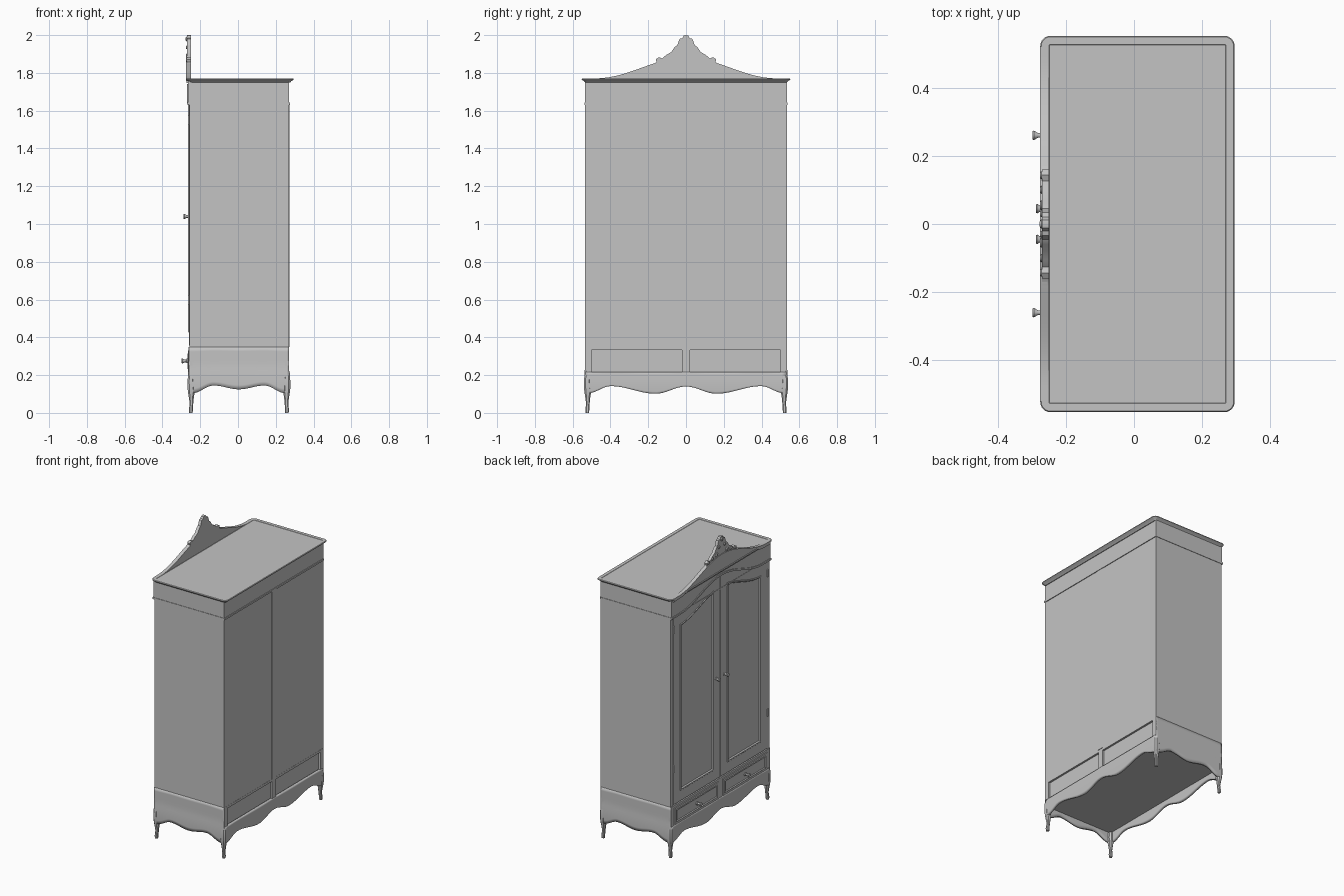
import bpy, bmesh, math
from mathutils import Matrix

cube = bpy.data.objects.get("Cube")
if cube:
    bpy.data.objects.remove(cube)

mat = bpy.data.materials.new("grey_paint")
mat.use_nodes = True
GREY = (0.55, 0.55, 0.55, 1)
mat.diffuse_color = GREY
mat.node_tree.nodes["Principled BSDF"].inputs["Base Color"].default_value = GREY

CX, HX, HY = 0.005, 0.266, 0.534   # body centre and half sizes


def finish(name, bm, smooth=True):
    bmesh.ops.recalc_face_normals(bm, faces=bm.faces)
    mesh = bpy.data.meshes.new(name)
    bm.to_mesh(mesh)
    bm.free()
    ob = bpy.data.objects.new(name, mesh)
    bpy.context.collection.objects.link(ob)
    mesh.materials.append(mat)
    if smooth:
        bpy.ops.object.select_all(action='DESELECT')
        ob.select_set(True)
        bpy.context.view_layer.objects.active = ob
        bpy.ops.object.shade_smooth_by_angle(angle=math.radians(35))
    return ob


def loft(name, rings):
    """Skin closed rings of points and cap both ends."""
    bm = bmesh.new()
    loops = [[bm.verts.new(p) for p in ring] for ring in rings]
    for a, b in zip(loops, loops[1:]):
        for i in range(len(a)):
            bm.faces.new((a[i - 1], a[i], b[i], b[i - 1]))
    bm.faces.new(loops[0])
    bm.faces.new(loops[-1])
    return finish(name, bm)


def box(name, x, y, z):
    bm = bmesh.new()
    bmesh.ops.create_cube(bm, size=1)
    for v in bm.verts:
        v.co = [a[0] + (c + 0.5) * (a[1] - a[0]) for a, c in zip((x, y, z), v.co)]
    finish(name, bm, False)


def prism(name, outline, x0, x1):
    loft(name, [[(x, y, z) for y, z in outline] for x in (x0, x1)])


def steps(a, b, n=48):
    return [a + (b - a) * i / n for i in range(n + 1)]


def wave(points, u):
    """Smooth symmetrical interpolation through (distance, height) points."""
    u = abs(u)
    for (a, p), (b, q) in zip(points, points[1:]):
        if u <= b:
            return p + (q - p) * (1 - math.cos(math.pi * (u - a) / (b - a))) / 2
    return points[-1][1]


def arch(y):
    return wave([(0, 1.735), (0.45, 1.637), (0.6, 1.637)], y)


def gable(y):
    return wave([(0, 1.88), (0.48, 1.771), (0.6, 1.771)], y)


def strip(name, low, high, x0, x1, half):
    ys = steps(-half, half)
    prism(name, [(y, low(y)) for y in ys] + [(y, high(y)) for y in reversed(ys)], x0, x1)


def framed_panel(name, s, y0, y1, z0, top, rings):
    """Panel with stepped mouldings from (margin, x) pairs."""
    loops = []
    for m, x in rings:
        ys = steps(y0 + m, y1 - m, 30)
        loop = [(x, s * ys[0], z0 + m), (x, s * ys[-1], z0 + m)]
        loops.append(loop + [(x, s * y, top(y) - m) for y in reversed(ys)])
    loft(name, loops)


def rounded_slab(name, layers):
    """Rounded board from (margin, height) layers."""
    rings = []
    for m, z in layers:
        x0, x1, y, r = -0.275 + m, 0.295 - m, 0.552 - m, max(0.03 - m, 0.004)
        rings.append([(cx + r * math.cos(a), cy + r * math.sin(a), z)
                      for k, (cx, cy) in enumerate([(x1 - r, y - r), (x0 + r, y - r),
                                                    (x0 + r, r - y), (x1 - r, r - y)])
                      for a in steps(k * math.pi / 2, (k + 1) * math.pi / 2, 6)])
    loft(name, rings)


def lathe_x(name, profile, y, z, sides=20):
    """Turned part along x from (x, radius) pairs."""
    angles = steps(0, 2 * math.pi, sides)[:-1]
    loft(name, [[(x, y + r * math.cos(t), z + r * math.sin(t)) for t in angles]
                for x, r in profile])


def knob(name, x, y, z):
    lathe_x(name, [(x + 0.033, 0.012), (x + 0.026, 0.012), (x + 0.024, 0.007), (x + 0.016, 0.007),
                   (x + 0.004, 0.014), (x, 0.012)], y, z)


# Carcass and frieze
box("carcass", (-0.24, 0.27), (-HY, HY), (0.349, 1.757))
box("base_core", (-0.245, 0.258), (-0.52, 0.52), (0.17, 0.348))
box("back_strip", (0.265, 0.273), (-0.025, 0.025), (0.35, 1.63))
for s, side in ((1, "left"), (-1, "right")):
    box("door_post_" + side, (-0.258, -0.235), sorted((s * 0.507, s * HY)), (0.349, 1.757))
box("frieze_band", (-0.262, 0.275), (-0.537, 0.537), (1.631, 1.643))
strip("front_frieze", arch, lambda y: gable(y) - 0.01, -0.264, -0.252, HY)
strip("arch_moulding", lambda y: arch(y) - 0.005, lambda y: arch(y) + 0.007, -0.269, -0.252, 0.537)

# Cornice
rounded_slab("cornice", [(0.02, 1.748), (0.012, 1.757), (0.003, 1.761), (0, 1.764), (0, 1.768),
                         (0.003, 1.771), (0.025, 1.771), (0.0265, 1.7695)])

# Arched gable board with carved crest, mouldings on its face
crest = [(0.156, 1.858), (0.16, 1.872), (0.143, 1.883), (0.126, 1.876), (0.105, 1.895),
         (0.078, 1.91), (0.06, 1.937), (0.046, 1.946), (0.034, 1.98), (0.02, 1.984),
         (0.012, 1.997)]
slope = [(y, gable(y)) for y in steps(0.5, 0.165, 20)]
half = [(0.5, 1.755)] + slope + crest
prism("gable_board", half + [(0, 2.0)] + [(-y, z) for y, z in reversed(half)], -0.27, -0.25)
strip("gable_moulding", lambda y: gable(y) - 0.014, gable, -0.275, -0.254, 0.52)
strip("gable_bead", lambda y: gable(y) - 0.024, lambda y: gable(y) - 0.012, -0.272, -0.254, 0.52)
for s in (1, -1):
    for i, (y, z, r) in enumerate([(0.143, 1.869, 0.011), (0.1, 1.88, 0.011),
                                   (0.055, 1.89, 0.014), (0.03, 1.935, 0.01)]):
        lathe_x(f"crest_scroll_{i}", [(-0.26, r), (-0.272, r), (-0.276, r * 0.6)], s * y, z, 14)
lathe_x("crest_finial", [(-0.26, 0.013), (-0.272, 0.013), (-0.277, 0.007)], 0, 1.98, 14)

# Doors, drawers, knobs and hinges
for s, side in ((1, "left"), (-1, "right")):
    framed_panel("door_" + side, s, 0.003, 0.505, 0.356, lambda y: arch(y) - 0.006,
                 [(0, -0.235), (0, -0.26), (0.07, -0.26), (0.074, -0.264), (0.08, -0.264),
                  (0.085, -0.256), (0.09, -0.256)])
    knob("door_knob_" + side, -0.288, s * 0.045, 1.04)
    framed_panel("drawer_" + side, s, 0.024, 0.496, 0.217, lambda y: 0.33,
                 [(0, -0.24), (0, -0.264), (0.014, -0.264), (0.018, -0.268), (0.022, -0.262)])
    knob("drawer_knob_" + side, -0.298, s * 0.26, 0.275)
    for z in (0.6, 1.55):
        bm = bmesh.new()
        bmesh.ops.create_cone(bm, cap_ends=True, segments=12, radius1=0.005, radius2=0.005, depth=0.05,
                              matrix=Matrix.Translation((-0.261, s * 0.507, z)))
        finish("hinge_" + side, bm)

# Base frames around the drawers and the two recessed back panels
for face, x in (("front", (-0.261, -0.24)), ("back", (0.25, 0.271))):
    box(face + "_top_rail", x, (-HY, HY), (0.333, 0.349))
    box(face + "_divider", x, (-0.02, 0.02), (0.2, 0.333))
    for s, side in ((1, "left"), (-1, "right")):
        box(f"{face}_base_stile_{side}", x, sorted((s * 0.5, s * HY)), (0.2, 0.333))


# Scalloped aprons with a soft outward swell
def swell(z):
    return 0.005 * math.sin(math.pi * min(max((0.25 - z) / 0.18, 0), 1))


def apron(name, length, curve, top, place):
    bm = bmesh.new()
    grid = []
    for u in steps(-length, length):
        low = wave(curve, u)
        grid.append([bm.verts.new(place(u, swell(z) - 0.008, z)) for z in steps(low, top, 10)])
    for a, b in zip(grid, grid[1:]):
        for i in range(10):
            bm.faces.new((a[i], b[i], b[i + 1], a[i + 1]))
    mod = finish(name, bm).modifiers.new("thickness", 'SOLIDIFY')
    mod.thickness, mod.offset = 0.016, 0


LONG = [(0, 0.14), (0.16, 0.102), (0.4, 0.142), (0.515, 0.105), (0.6, 0.105)]
SHORT = [(0, 0.125), (0.135, 0.145), (0.245, 0.105), (0.3, 0.105)]
for s, long_name, short_name in ((1, "back_apron", "left_apron"), (-1, "front_apron", "right_apron")):
    apron(long_name, HY - 0.004, LONG, 0.215, lambda u, o, z: (CX + s * (HX + o), u, z))
    apron(short_name, HX - 0.002, SHORT, 0.349, lambda u, o, z: (CX + u, s * (HY + o), z))

# Curved legs: (height, outward offset, width)
LEG = [(0, -0.003, 0.018), (0.015, -0.001, 0.021), (0.05, -0.005, 0.019), (0.08, -0.001, 0.026),
       (0.105, 0.003, 0.034), (0.13, 0.006, 0.038), (0.17, 0.006, 0.036), (0.21, 0.003, 0.03),
       (0.24, -0.004, 0.022)]
for sx in (1, -1):
    for sy in (1, -1):
        rings = []
        for z, o, w in LEG:
            ring = []
            for t in steps(math.pi / 8, math.pi * 17 / 8, 8)[:-1]:
                dx, dy = (max(-1, min(1, 1.35 * f(t))) * w / 2 for f in (math.cos, math.sin))
                ring.append((CX + sx * (HX + o - w / 2) + dx, sy * (HY + o - w / 2) + dy, z))
            rings.append(ring)
        loft(("back" if sx > 0 else "front") + ("_left_leg" if sy > 0 else "_right_leg"), rings)
